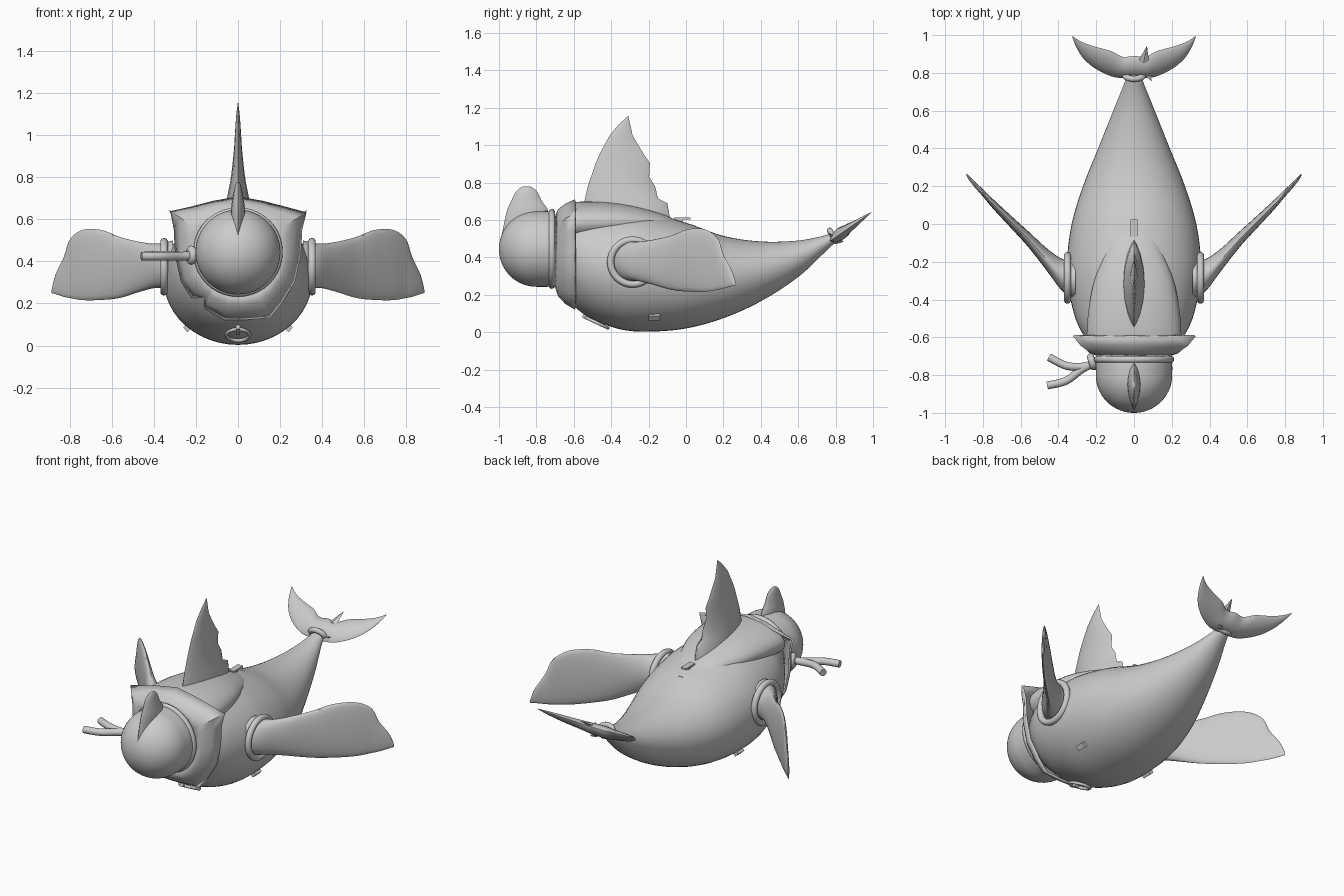
import bpy, bmesh, math
from mathutils import Vector

cube = bpy.data.objects.get("Cube")
if cube:
    bpy.data.objects.remove(cube)

grey = bpy.data.materials.new("plain grey")
grey.use_nodes = True
grey.diffuse_color = (0.6, 0.6, 0.6, 1)
grey.node_tree.nodes["Principled BSDF"].inputs["Base Color"].default_value = (0.6, 0.6, 0.6, 1)


def smooth_rows(rows, steps=5):
    """Catmull-Rom interpolation between rows of numbers."""
    out = []
    for i in range(len(rows) - 1):
        quad = [rows[max(i - 1, 0)], rows[i], rows[i + 1], rows[min(i + 2, len(rows) - 1)]]
        for s in range(steps):
            t = s / steps
            out.append([b + t / 2 * (c - a + t * (2*a - 5*b + 4*c - d + t * (3*(b - c) + d - a)))
                        for a, b, c, d in zip(*quad)])
    return out + [list(rows[-1])]


def finish(obj, angle=40):
    obj.data.materials.clear()
    obj.data.materials.append(grey)
    bpy.ops.object.select_all(action='DESELECT')
    obj.select_set(True)
    bpy.context.view_layer.objects.active = obj
    bpy.ops.object.shade_smooth_by_angle(angle=math.radians(angle))
    return obj


def loft(name, rings, caps=True, angle=40):
    bm = bmesh.new()
    loops = [[bm.verts.new(p) for p in ring] for ring in rings]
    for a, b in zip(loops, loops[1:]):
        for i in range(len(a)):
            j = (i + 1) % len(a)
            bm.faces.new((a[i], a[j], b[j], b[i]))
    if caps:
        bm.faces.new(loops[0])
        bm.faces.new(loops[-1])
    bmesh.ops.remove_doubles(bm, verts=bm.verts, dist=0.0005)
    bmesh.ops.recalc_face_normals(bm, faces=bm.faces)
    mesh = bpy.data.meshes.new(name)
    bm.to_mesh(mesh)
    bm.free()
    obj = bpy.data.objects.new(name, mesh)
    bpy.context.collection.objects.link(obj)
    return finish(obj, angle)


def angles(n):
    return [2 * math.pi * i / n for i in range(n)]


def lens(t):
    """Unit section with two sharp edges."""
    return math.cos(t), math.sin(t) * abs(math.sin(t)) ** 0.6


def long_loft(name, rows, n=48):
    """Rings along y from rows of y, bottom, top, half width."""
    return loft(name, [[(w * math.cos(t), y, (lo + hi) / 2 + (hi - lo) / 2 * math.sin(t))
                        for t in angles(n)] for y, lo, hi, w in smooth_rows(rows)])


def ring(name, loc, rot, scale, major, minor):
    bpy.ops.mesh.primitive_torus_add(location=loc, rotation=rot, major_radius=major,
                                     minor_radius=minor, major_segments=40, minor_segments=10)
    obj = bpy.context.object
    obj.name = name
    obj.scale = scale
    return finish(obj)


def block(name, loc, rot, size):
    bpy.ops.mesh.primitive_cube_add(size=1, location=loc, rotation=rot)
    obj = bpy.context.object
    obj.name = name
    obj.scale = size
    return finish(obj)


# Body and raised back plate
long_loft("body", [(-.71, .26, .62, .18), (-.6, .14, .64, .26), (-.5, .07, .65, .31),
                   (-.35, .015, .65, .345), (-.2, .003, .635, .355), (0, .02, .585, .33),
                   (.2, .075, .515, .27), (.4, .165, .485, .19), (.6, .295, .49, .11),
                   (.75, .435, .52, .05), (.82, .5, .55, .03)])
long_loft("back_plate", [(-.64, .47, .67, .23), (-.6, .47, .695, .25), (-.45, .48, .697, .24),
                         (-.3, .5, .68, .21), (-.15, .52, .64, .15), (-.05, .53, .6, .1),
                         (.05, .54, .57, .03)], 32)

# Head and crest
head_rows = [(-.8 - .2 * math.cos(a), .445 - .202 * math.sin(a), .445 + .202 * math.sin(a),
              .202 * math.sin(a)) for a in [math.pi / 24 * i for i in range(13)]]
long_loft("head", head_rows + [(-.74, .243, .647, .202), (-.71, .25, .64, .195)])
crest = smooth_rows([(.52, -.985, -.74, .034), (.64, -.96, -.735, .034), (.7, -.935, -.77, .026),
                     (.75, -.91, -.795, .017), (.775, -.88, -.825, .008), (.78, -.86, -.85, .001)])
loft("crest", [[(th * lens(t)[1], (a + b) / 2 + (b - a) / 2 * lens(t)[0], z)
                for t in angles(16)] for z, a, b, th in crest])

# Dorsal fin with ragged trailing edge
fin = [(.58, -.56, -.08, .065), (.69, -.545, -.1, .055), (.715, -.54, -.15, .05),
       (.78, -.525, -.165, .037), (.83, -.508, -.197, .03), (.905, -.482, -.193, .022),
       (.95, -.463, -.225, .018), (1.05, -.41, -.285, .012), (1.11, -.36, -.298, .007),
       (1.155, -.312, -.308, .001)]
loft("dorsal_fin", [[(th * lens(t)[1], (a + b) / 2 + (b - a) / 2 * lens(t)[0], z)
                     for t in angles(16)] for z, a, b, th in fin])

# Headband, knot and loose ends
ring("headband", (0, -.717, .445), (math.pi / 2, 0, 0), (1, 1, 1), .195, .018)
ring("headband_knot", (-.222, -.73, .43), (0, math.pi / 2, .3), (1, 1, 1), .026, .02)
for name, path in {
        "band_end_rear": [(-.2, -.735, .43), (-.27, -.755, .425), (-.36, -.75, .43), (-.45, -.705, .425)],
        "band_end_front": [(-.2, -.735, .43), (-.27, -.765, .425), (-.36, -.83, .425), (-.46, -.855, .425)]}.items():
    pts = [Vector(p) for p in smooth_rows(path)]
    rings = []
    for i, p in enumerate(pts):
        d = (pts[min(i + 1, len(pts) - 1)] - pts[max(i - 1, 0)]).normalized()
        side = d.cross(Vector((0, 0, 1))).normalized()
        up = side.cross(d)
        rings.append([p + .021 * (math.cos(t) * side + math.sin(t) * up) for t in angles(12)])
    loft(name, rings)

# Flared collar with ragged hem: angle in degrees, reach
hem = [(0, .3), (22, .33), (32, .385), (45, .325), (65, .285), (90, .28), (115, .285), (135, .325),
       (147, .385), (158, .33), (180, .3), (205, .3), (222, .3), (232, .27), (238, .3), (258, .315),
       (275, .31), (297, .335), (312, .31), (335, .3)]
collar_rings = []
for f, y in ((0, -.7), (.4, -.685), (.75, -.645), (1, -.595)):
    collar_rings.append([((.19 + (r - .19) * f) * math.cos(math.radians(a)), y,
                          .43 + (.19 + (r - .19) * f) * math.sin(math.radians(a))) for a, r in hem])
collar = loft("collar", collar_rings, caps=False)
solid = collar.modifiers.new("cloth thickness", 'SOLIDIFY')
solid.thickness = .012

# Flippers and cuffs: x, y, bottom, top, half thickness
flipper = smooth_rows([(.31, -.3, .26, .5, .1), (.38, -.27, .275, .485, .085), (.46, -.19, .258, .492, .06),
                       (.56, -.08, .227, .516, .042), (.65, .01, .217, .55, .033),
                       (.74, .1, .216, .55, .026), (.8, .165, .226, .505, .02),
                       (.83, .195, .232, .42, .016), (.87, .24, .245, .335, .012),
                       (.887, .262, .25, .265, .005)])
for side, s in (("left", 1), ("right", -1)):
    loft(side + "_flipper", [[(s * x, y + th * math.cos(t), (lo + hi) / 2 + (hi - lo) / 2 * math.sin(t))
                              for t in angles(24)] for x, y, lo, hi, th in flipper])
    ring(side + "_flipper_cuff", (s * .352, -.285, .375), (0, math.pi / 2, 0), (1, 1, 1), .118, .019)
    block(side + "_belly_stud", (s * .24, -.17, .085), (0, s * .75, 0), (.03, .06, .03))


# Tail fluke on a slope, from rows of x, front, rear, half thickness
def fluke_ring(x, a, b, th):
    ring_points = []
    for t in angles(16):
        u, v = lens(t)
        y = (a + b) / 2 + (b - a) / 2 * u
        ring_points.append((x, y - .55 * th * v, .49 + .7 * (y - .775) + .83 * th * v))
    return ring_points


half = [(.06, .772, .885, .032), (.12, .782, .915, .026), (.2, .82, .937, .02),
        (.26, .868, .957, .014), (.3, .925, .977, .008), (.325, .985, .995, .001)]
rows = [(-x, a, b, th) for x, a, b, th in reversed(half)] + [(0, .77, .89, .034)] + half
loft("tail_fluke", [fluke_ring(*r) for r in smooth_rows(rows)])
ring("tail_root_ring", (0, .785, .515), (math.radians(-60), 0, 0), (1.3, 1, 1), .033, .016)

# Ragged scraps tied beside the tail root
for i, (x, y, z, turn) in enumerate([(.06, .9, .59, -.2), (.1, .86, .555, -1.2), (.07, .79, .51, -2.5)]):
    bpy.ops.mesh.primitive_cone_add(vertices=4, radius1=.03, depth=.1, location=(x, y, z),
                                    rotation=(math.radians(-60), 0, turn))
    scrap = bpy.context.object
    scrap.name = f"tail_scrap_{i + 1}"
    scrap.scale = (1, .4, 1)
    finish(scrap)

# Small fittings on back and belly
block("back_tab", (0, -.02, .608), (0, 0, 0), (.036, .09, .01))
block("back_tab_post", (0, -.03, .59), (0, 0, 0), (.02, .03, .04))
ring("belly_ring", (0, -.475, .05), (math.radians(-25), 0, 0), (1, 1.15, 1), .055, .009)
block("belly_ring_tab", (0, -.525, .075), (math.radians(-25), 0, 0), (.02, .06, .02))
